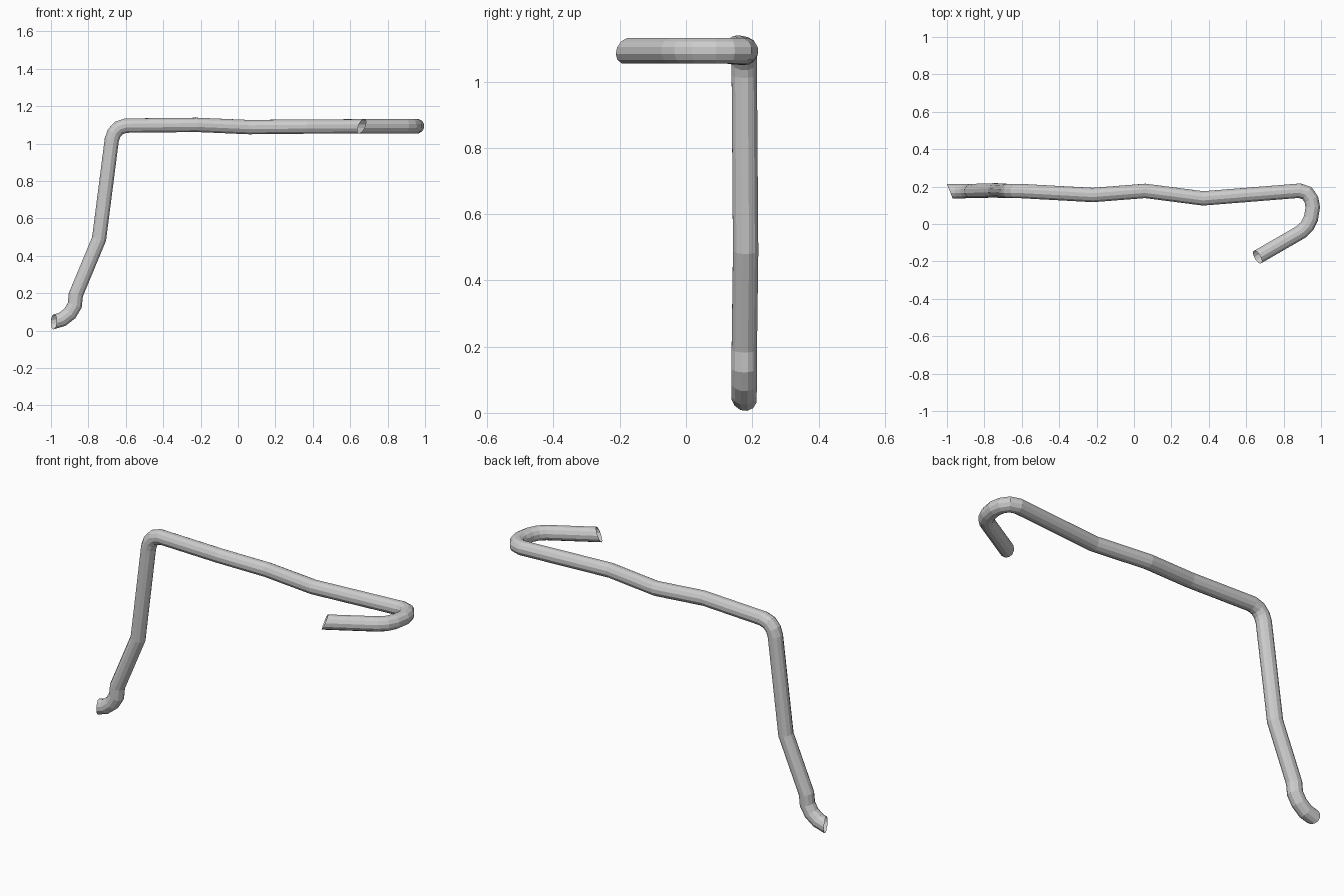
import bpy, bmesh, math
from mathutils import Vector

if "Cube" in bpy.data.objects:
    bpy.data.objects.remove(bpy.data.objects["Cube"])

RADIUS, SIDES = 0.0395, 12

# Centre line of the bent pipe: foot curl, leg, shoulder bend, long rail, hook
path = [Vector(p) for p in (
    (-0.985, 0.175, 0.047), (-0.94, 0.175, 0.06), (-0.899, 0.176, 0.092),
    (-0.873, 0.176, 0.135), (-0.867, 0.176, 0.192),
    (-0.743, 0.18, 0.49),
    (-0.675, 0.176, 1.02), (-0.663, 0.176, 1.055), (-0.638, 0.176, 1.083), (-0.60, 0.176, 1.096),
    (-0.22, 0.155, 1.10), (0.06, 0.177, 1.088), (0.37, 0.137, 1.091),
    (0.885, 0.178, 1.093), (0.925, 0.165, 1.093), (0.948, 0.132, 1.093),
    (0.956, 0.09, 1.093), (0.946, 0.03, 1.093), (0.925, -0.012, 1.093), (0.892, -0.043, 1.093),
    (0.66, -0.177, 1.093))]
dirs = [(b - a).normalized() for a, b in zip(path, path[1:])]

# Cutting planes: mitres at the joints, slanted cuts at both ends
planes = [Vector((1, 0.4, 0.0))]
planes += [a + b for a, b in zip(dirs, dirs[1:])]
planes += [Vector((-0.86, -0.5, 0.4))]

# Round ring on the first segment, slid along each segment onto the next plane
bm = bmesh.new()
side = Vector((0, 1, 0))
up = dirs[0].cross(side).normalized()
side = up.cross(dirs[0])
ring = []
for i in range(SIDES):
    a = 2 * math.pi * (i + 0.5) / SIDES
    ring.append(path[0] + RADIUS * (math.cos(a) * side + math.sin(a) * up))


def slide(points, direction, origin, normal):
    return [p + direction * ((origin - p).dot(normal) / direction.dot(normal)) for p in points]


ring = slide(ring, dirs[0], path[0], planes[0])
prev = [bm.verts.new(p) for p in ring]
for k, d in enumerate(dirs):
    ring = slide(ring, d, path[k + 1], planes[k + 1])
    cur = [bm.verts.new(p) for p in ring]
    for i in range(SIDES):
        j = (i + 1) % SIDES
        bm.faces.new((prev[i], prev[j], cur[j], cur[i]))
    prev = cur

bmesh.ops.recalc_face_normals(bm, faces=bm.faces)

# Open-ended tube must face outwards
f = bm.faces[:][0]
if f.normal.dot(f.calc_center_median() - (path[0] + path[1]) / 2) < 0:
    bmesh.ops.reverse_faces(bm, faces=bm.faces)

mesh = bpy.data.meshes.new("bent_pipe")
bm.to_mesh(mesh)
bm.free()
bpy.context.collection.objects.link(bpy.data.objects.new("bent_pipe", mesh))
